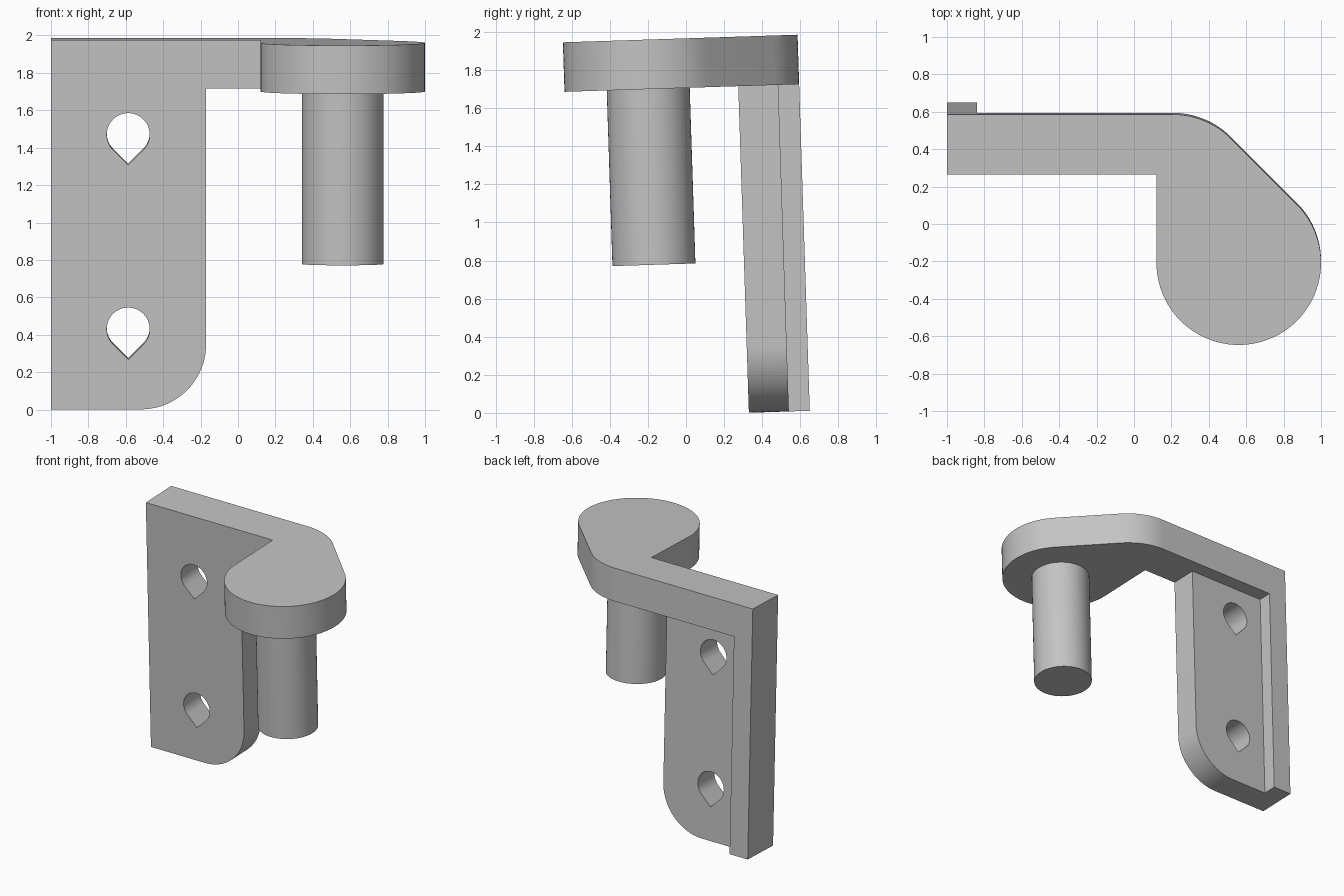
import bpy, bmesh
from math import cos, sin, radians, atan
from mathutils import Matrix

cube = bpy.data.objects.get("Cube")
if cube:
    bpy.data.objects.remove(cube, do_unlink=True)

# Shared dimensions
TOP, UNDER, BOTTOM = 1.966, 1.706, -0.01
FRONT, MID, BACK = 0.33, 0.54, 0.65
LEFT, EDGE = -1.0, -0.17
PIN_X, PIN_Y, HEAD_R = 0.56, -0.143, 0.44

grey = bpy.data.materials.new("plain grey")
grey.use_nodes = True
colour = (0.55, 0.55, 0.55, 1)
grey.diffuse_color = colour
grey.node_tree.nodes["Principled BSDF"].inputs["Base Color"].default_value = colour


def arc(cx, cy, r, start, end, steps):
    angles = [radians(start + (end - start) * i / steps) for i in range(steps + 1)]
    return [(cx + r * cos(a), cy + r * sin(a)) for a in angles]


def prism(name, outline, low, high, upright=False):
    """Extrude an outline along z, or along y when upright."""
    bm = bmesh.new()
    verts = [bm.verts.new((u, low, v) if upright else (u, v, low)) for u, v in outline]
    face = bm.faces.new(verts)
    grown = bmesh.ops.extrude_face_region(bm, geom=[face])["geom"]
    step = (0, high - low, 0) if upright else (0, 0, high - low)
    bmesh.ops.translate(bm, vec=step, verts=[g for g in grown if isinstance(g, bmesh.types.BMVert)])
    bmesh.ops.recalc_face_normals(bm, faces=bm.faces[:])
    mesh = bpy.data.meshes.new(name)
    bm.to_mesh(mesh)
    bm.free()
    mesh.materials.append(grey)
    obj = bpy.data.objects.new(name, mesh)
    bpy.context.collection.objects.link(obj)
    return obj


def combine(target, other, operation):
    mod = target.modifiers.new(operation.lower(), "BOOLEAN")
    mod.operation, mod.object, mod.solver = operation, other, "EXACT"
    bpy.context.view_layer.objects.active = target
    bpy.ops.object.modifier_apply(modifier=mod.name)
    bpy.data.objects.remove(other, do_unlink=True)


# Top arm with a round head, a slanted shoulder and a rounded back corner
shoulder = PIN_X + PIN_Y + HEAD_R * 2 ** 0.5 - BACK
bend_x = shoulder - HEAD_R * (2 ** 0.5 - 1)
outline = [(LEFT, FRONT), (PIN_X - HEAD_R, FRONT)]
outline += arc(PIN_X, PIN_Y, HEAD_R, 180, 405, 60)
outline += arc(bend_x, BACK - HEAD_R, HEAD_R, 45, 90, 12)
outline += [(LEFT, BACK)]
bracket = prism("hanger_bracket", outline, UNDER, TOP)

# Mounting plate with one rounded lower corner
R = 0.35
outline = [(LEFT, UNDER + 0.1), (LEFT, BOTTOM)]
outline += arc(EDGE - R, BOTTOM + R, R, -90, 0, 20) + [(EDGE, UNDER + 0.1)]
plate = prism("mounting_plate", outline, FRONT, MID, upright=True)

# Teardrop screw holes
for z in (0.42, 1.46):
    drop = arc(-0.587, z, 0.115, -45, 225, 36) + [(-0.587, z - 0.115 * 2 ** 0.5)]
    combine(plate, prism("screw_hole", drop, FRONT - 0.2, BACK + 0.2, upright=True), "DIFFERENCE")
combine(bracket, plate, "UNION")

# Full-height lip along the outer back edge
lip = prism("back_lip", [(LEFT, MID - 0.1), (-0.84, MID - 0.1), (-0.84, BACK), (LEFT, BACK)],
            BOTTOM, UNDER + 0.05)
combine(bracket, lip, "UNION")

# Hinge pin below the head
pin = prism("hinge_pin", arc(PIN_X, PIN_Y, 0.218, 0, 354, 59), 0.783, UNDER + 0.1)
combine(bracket, pin, "UNION")

# Slight backward lean of the whole piece
bracket.data.transform(Matrix.Rotation(atan(0.0325), 4, "X"))
bpy.ops.object.select_all(action="DESELECT")
bracket.select_set(True)
bpy.context.view_layer.objects.active = bracket
bpy.ops.object.shade_smooth_by_angle(angle=radians(30))
